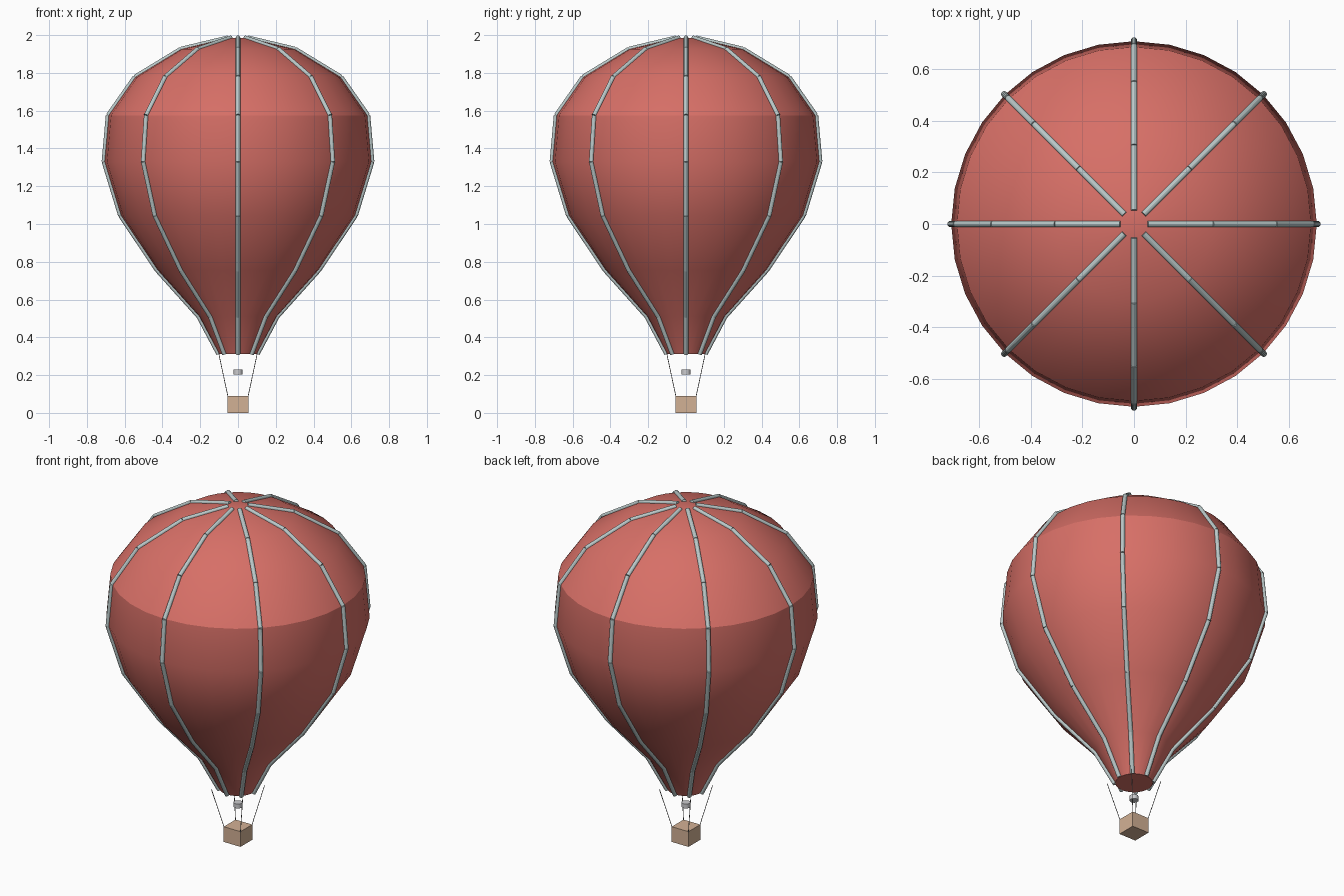
import bpy
import bmesh
import math
from mathutils import Vector

cube = bpy.data.objects.get("Cube")
if cube:
    bpy.data.objects.remove(cube, do_unlink=True)


def material(name, rgb):
    mat = bpy.data.materials.new(name)
    mat.use_nodes = True
    mat.diffuse_color = (*rgb, 1)
    mat.node_tree.nodes["Principled BSDF"].inputs["Base Color"].default_value = (*rgb, 1)
    return mat


RED = material("balloon_red", (0.68, 0.16, 0.135))
GREY = material("tape_grey", (0.49, 0.58, 0.58))
STEEL = material("burner_grey", (0.60, 0.60, 0.62))
ROPE = material("rope_grey", (0.25, 0.25, 0.25))
TAN = material("basket_tan", (0.65, 0.44, 0.30))


def finish(name, bm, mat, smooth=True):
    """Turn a bmesh into a named object with one material."""
    bmesh.ops.recalc_face_normals(bm, faces=bm.faces)
    mesh = bpy.data.meshes.new(name)
    bm.to_mesh(mesh)
    bm.free()
    mesh.materials.append(mat)
    obj = bpy.data.objects.new(name, mesh)
    bpy.context.collection.objects.link(obj)
    if smooth:
        bpy.ops.object.select_all(action='DESELECT')
        obj.select_set(True)
        bpy.context.view_layer.objects.active = obj
        bpy.ops.object.shade_smooth_by_angle(angle=math.radians(28))
    return obj


def add_rod(bm, a, b, radius, sides):
    """Add a straight capped cylinder between two points."""
    a, b = Vector(a), Vector(b)
    axis = b - a
    mat = axis.to_track_quat('Z', 'Y').to_matrix().to_4x4()
    mat.translation = (a + b) / 2
    bmesh.ops.create_cone(bm, cap_ends=True, segments=sides, radius1=radius,
                          radius2=radius, depth=axis.length, matrix=mat)


# Envelope profile as (radius, height), mouth to crown
PROFILE = [(0.10, 0.312), (0.205, 0.51), (0.425, 0.755), (0.62, 1.045), (0.707, 1.33),
           (0.685, 1.575), (0.543, 1.778), (0.30, 1.926), (0.05, 1.986)]

# Envelope: stacked rings, closed at mouth and crown
SIDES = 32
bm = bmesh.new()
rings = [[bm.verts.new((r * math.cos(math.tau * i / SIDES),
                        r * math.sin(math.tau * i / SIDES), z)) for i in range(SIDES)]
         for r, z in PROFILE]
for low, high in zip(rings, rings[1:]):
    for i in range(SIDES):
        j = (i + 1) % SIDES
        bm.faces.new((low[i], low[j], high[j], high[i]))
bm.faces.new(rings[0])
bm.faces.new(rings[-1])
finish("envelope", bm, RED)

# Eight load tapes following the profile, standing slightly proud of it
for k in range(8):
    angle = math.tau * k / 8
    points = [((r + 0.003) * math.cos(angle), (r + 0.003) * math.sin(angle), z)
              for r, z in PROFILE]
    bm = bmesh.new()
    for a, b in zip(points, points[1:]):
        add_rod(bm, a, b, 0.012, 12)
    finish(f"load_tape_{k + 1}", bm, GREY)

# Basket
bm = bmesh.new()
bmesh.ops.create_cube(bm, size=1)
bmesh.ops.scale(bm, vec=(0.11, 0.11, 0.09), verts=bm.verts)
bmesh.ops.translate(bm, vec=(0, 0, 0.045), verts=bm.verts)
finish("basket", bm, TAN, smooth=False)

# Burner
bm = bmesh.new()
add_rod(bm, (0, 0, 0.203), (0, 0, 0.229), 0.024, 16)
finish("burner", bm, STEEL)

# Ropes from the basket corners, spreading upwards
for x, side in ((1, "left"), (-1, "right")):
    for y, end in ((-1, "front"), (1, "back")):
        bm = bmesh.new()
        add_rod(bm, (0.053 * x, 0.053 * y, 0.085), (0.102 * x, 0.102 * y, 0.315), 0.0018, 8)
        finish(f"rope_{end}_{side}", bm, ROPE)
